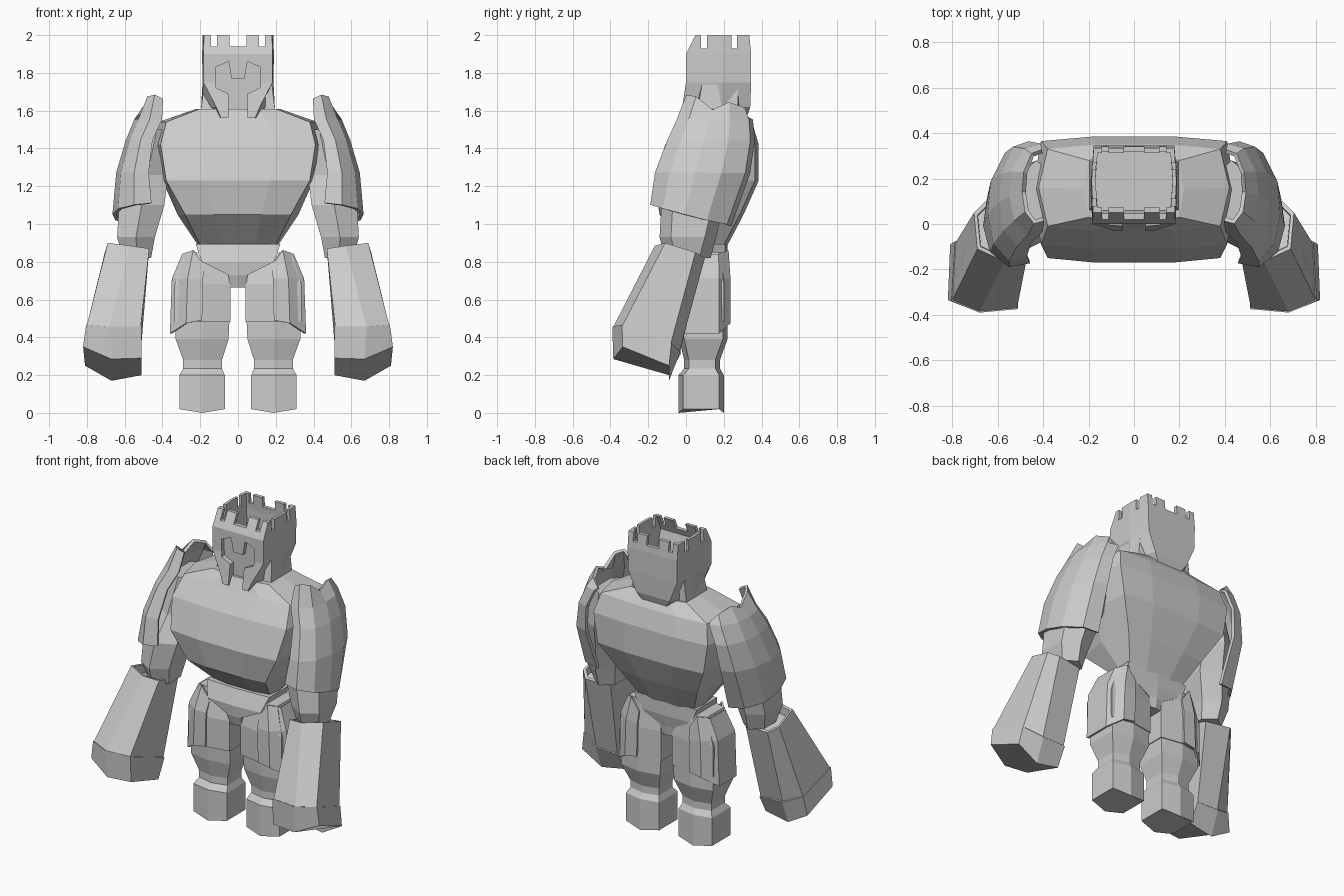
import bpy, bmesh
from mathutils import Vector

cube = bpy.data.objects.get("Cube")
if cube:
    bpy.data.objects.remove(cube, do_unlink=True)

stone = bpy.data.materials.new("stone_grey")
stone.use_nodes = True
GREY = (0.6, 0.6, 0.6, 1)
stone.diffuse_color = GREY
stone.node_tree.nodes["Principled BSDF"].inputs["Base Color"].default_value = GREY


def loft(name, rings, side=1, closed=True):
    """Skin rings of points; an open loft makes a sheet without caps."""
    bm = bmesh.new()
    rows = [[bm.verts.new((x * side, y, z)) for x, y, z in r] for r in rings]
    n = len(rows[0])
    for a, b in zip(rows, rows[1:]):
        for i in range(n if closed else n - 1):
            j = (i + 1) % n
            bm.faces.new((a[i], a[j], b[j], b[i]))
    if closed:
        bm.faces.new(rows[0])
        bm.faces.new(rows[-1])
    bmesh.ops.recalc_face_normals(bm, faces=bm.faces[:])
    mesh = bpy.data.meshes.new(name)
    bm.to_mesh(mesh)
    bm.free()
    mesh.materials.append(stone)
    ob = bpy.data.objects.new(name, mesh)
    bpy.context.scene.collection.objects.link(ob)
    return ob


def hexring(x0, x1, y0, y1, z, bow=0.025, dip=0.0):
    """Six-sided section with a shallow ridge on its front and back."""
    m = (x0 + x1) / 2
    return [(x0, y0 + bow, z), (m, y0, z - dip), (x1, y0 + bow, z),
            (x1, y1 - bow, z), (m, y1, z - dip), (x0, y1 - bow, z)]


def mirrored(half):
    """Close a half section running from front to back on +x."""
    return half + [(-x, y, z) for x, y, z in reversed(half)]


def shell(name, rows, columns, side, thick, bottoms, tops):
    """Curved armour sheet; columns place points across each row's extent."""
    grid = [[(xi + (xo - xi) * u, yf + (yb - yf) * v, z) for u, v in columns]
            for xi, xo, yf, yb, z in rows]
    for row, heights in ((0, bottoms), (-1, tops)):
        grid[row] = [(x, y, h) for (x, y, _), h in zip(grid[row], heights)]
    ob = loft(name, grid, side, closed=False)
    mod = ob.modifiers.new("thickness", 'SOLIDIFY')
    mod.thickness = thick
    mod.offset = 0
    return ob


# Torso: broad chest tapering to the waist
torso = []
for z, wf, wm, yf, yb in [(0.87, 0.19, 0.20, 0.04, 0.21), (1.05, 0.28, 0.32, -0.14, 0.305),
                          (1.23, 0.38, 0.40, -0.17, 0.385), (1.42, 0.41, 0.45, -0.11, 0.385),
                          (1.54, 0.38, 0.42, -0.03, 0.35), (1.61, 0.20, 0.22, 0.01, 0.30)]:
    torso.append(mirrored([(wf * 0.45, yf, z), (wf, yf + 0.02, z), (wm, (yf + yb) / 2, z),
                           (wf, yb - 0.02, z), (wf * 0.45, yb, z)]))
loft("torso", torso)

# Pelvis: belt block narrowing to a panel between the legs
loft("pelvis", [hexring(-w, w, f, b, z, 0.01) for w, f, b, z in
                [(0.045, -0.03, 0.20, 0.665), (0.05, -0.05, 0.21, 0.73),
                 (0.19, -0.05, 0.22, 0.80), (0.225, -0.01, 0.22, 0.895)]])

# Helmet: solid form, then cut by crown cavity, notches and visor
helmet_rings = []
for z, xf, xm, xb, yf, yb in [(1.56, 0.09, 0.13, 0.08, -0.03, 0.32), (1.62, 0.115, 0.195, 0.12, -0.02, 0.34),
                              (1.75, 0.183, 0.188, 0.175, 0.0, 0.345), (1.9, 0.183, 0.19, 0.178, 0.0, 0.345),
                              (2.0, 0.18, 0.187, 0.178, 0.05, 0.335)]:
    helmet_rings.append(mirrored([(xf, yf, z), (xm, 0.19, z), (xb, yb, z)]))
helmet = loft("helmet", helmet_rings)


def box(x0, x1, y0, y1, z0, z1):
    return loft("cutter", [[(x0, y0, z), (x1, y0, z), (x1, y1, z), (x0, y1, z)]
                           for z in (z0, z1)])


cutters = [loft("cutter", [mirrored([(w, f, z), (w + 0.01, 0.19, z), (w, b, z)])
                           for w, f, b, z in [(0.16, 0.06, 0.32, 1.79), (0.162, 0.03, 0.32, 1.9),
                                              (0.16, 0.085, 0.31, 2.03)]])]
cutters.append(box(-0.045, 0.045, -0.1, 0.5, 1.94, 2.1))
for x in (-0.127, 0.127):
    cutters.append(box(x - 0.015, x + 0.015, -0.1, 0.5, 1.94, 2.1))
for y in (0.095, 0.255):
    cutters.append(box(-0.3, 0.3, y - 0.015, y + 0.015, 1.93, 2.1))
visor = [(0.035, 1.77), (0.05, 1.86), (0.12, 1.83), (0.115, 1.72), (0.05, 1.69), (0.05, 1.5)]
outline = visor + [(-x, z) for x, z in reversed(visor)]
cutters.append(loft("cutter", [[(x, y, z) for x, z in outline] for y in (-0.2, 0.025)]))
for c in cutters:
    mod = helmet.modifiers.new("cut", 'BOOLEAN')
    mod.object = c
    mod.solver = 'EXACT'
bpy.context.view_layer.update()
cut_mesh = bpy.data.meshes.new_from_object(
    helmet.evaluated_get(bpy.context.evaluated_depsgraph_get()))
helmet.modifiers.clear()
helmet.data = cut_mesh
for c in cutters:
    bpy.data.objects.remove(c, do_unlink=True)

# Neck filling the helmet base
loft("neck", [hexring(-w, w, f, 0.30, z) for w, f, z in [(0.20, 0.03, 1.57), (0.18, 0.06, 1.74)]])

# Forearm section corners at the wrist, the cuff end and the knuckles
wrist = [Vector(p) for p in [(0.47, -0.14, 0.87), (0.57, -0.165, 0.885), (0.69, -0.11, 0.90),
                             (0.705, 0.05, 0.85), (0.655, 0.10, 0.82), (0.485, 0.08, 0.81)]]
cuff = [Vector(p) for p in [(0.515, -0.37, 0.455), (0.68, -0.385, 0.455), (0.80, -0.335, 0.465),
                            (0.785, -0.08, 0.37), (0.67, -0.035, 0.325), (0.515, -0.03, 0.32)]]
knuckles = [Vector(p) for p in [(0.51, -0.37, 0.29), (0.67, -0.385, 0.285), (0.82, -0.335, 0.35),
                                (0.81, -0.09, 0.25), (0.67, -0.09, 0.17), (0.51, -0.09, 0.20)]]


def scaled(ring, size, drop=0.0):
    """Shrink or grow a section about its centre, optionally sunk lower."""
    mid = sum(ring, Vector()) / len(ring)
    return [mid + (p - mid) * size - Vector((0, 0, drop)) for p in ring]


pad_columns = [(0, 0.04), (0.45, 0), (0.85, 0.15), (1, 0.42), (0.92, 0.7), (0.55, 0.95), (0.05, 1)]
plate_columns = [(0, 0), (0.5, 0), (1, 0.2), (1, 0.8), (0.5, 1), (0, 1)]

for label, s in (("left", 1), ("right", -1)):
    # Arm and shoulder
    loft(label + "_upper_arm", [hexring(*r, 0.06) for r in
                                [(0.46, 0.61, -0.11, 0.13, 0.82), (0.44, 0.64, -0.14, 0.16, 0.93),
                                 (0.39, 0.63, -0.13, 0.20, 1.10), (0.37, 0.59, -0.04, 0.26, 1.26),
                                 (0.36, 0.50, 0.00, 0.28, 1.50)]], s)
    shell(label + "_shoulder_pad", [(0.46, 0.655, -0.18, 0.23, 1.10), (0.475, 0.635, -0.155, 0.33, 1.27),
                                    (0.455, 0.585, -0.09, 0.355, 1.44), (0.405, 0.54, -0.04, 0.345, 1.55),
                                    (0.40, 0.485, 0.01, 0.32, 1.65)],
          pad_columns, s, 0.02, [1.11, 1.10, 1.08, 1.05, 1.02, 1.0, 0.99],
          [1.66, 1.68, 1.67, 1.60, 1.64, 1.61, 1.56])
    loft(label + "_forearm", [cuff, wrist, scaled(wrist, 0.86), scaled(wrist, 0.84, 0.05)], s)
    loft(label + "_fist", [scaled(cuff, 1.03), knuckles], s)
    # Leg and thigh armour
    loft(label + "_thigh", [hexring(*r) for r in
                            [(0.04, 0.335, -0.055, 0.225, 0.485), (0.04, 0.335, -0.055, 0.225, 0.68),
                             (0.08, 0.28, -0.02, 0.21, 0.85)]], s)
    shell(label + "_thigh_plate", [(0.19, 0.355, -0.06, 0.23, 0.44), (0.185, 0.345, -0.06, 0.23, 0.71),
                                   (0.18, 0.29, -0.03, 0.22, 0.85)],
          plate_columns, s, 0.012, [0.49, 0.475, 0.42, 0.42, 0.475, 0.49],
          [0.78, 0.86, 0.84, 0.84, 0.86, 0.78])
    loft(label + "_lower_leg", [hexring(*r) for r in
                                [(0.07, 0.31, -0.04, 0.20, 0.02, 0.025, 0.02), (0.07, 0.31, -0.04, 0.20, 0.20),
                                 (0.085, 0.29, -0.01, 0.18, 0.235), (0.085, 0.29, -0.01, 0.18, 0.28),
                                 (0.05, 0.33, -0.035, 0.22, 0.39), (0.045, 0.33, -0.04, 0.22, 0.50)]], s)
